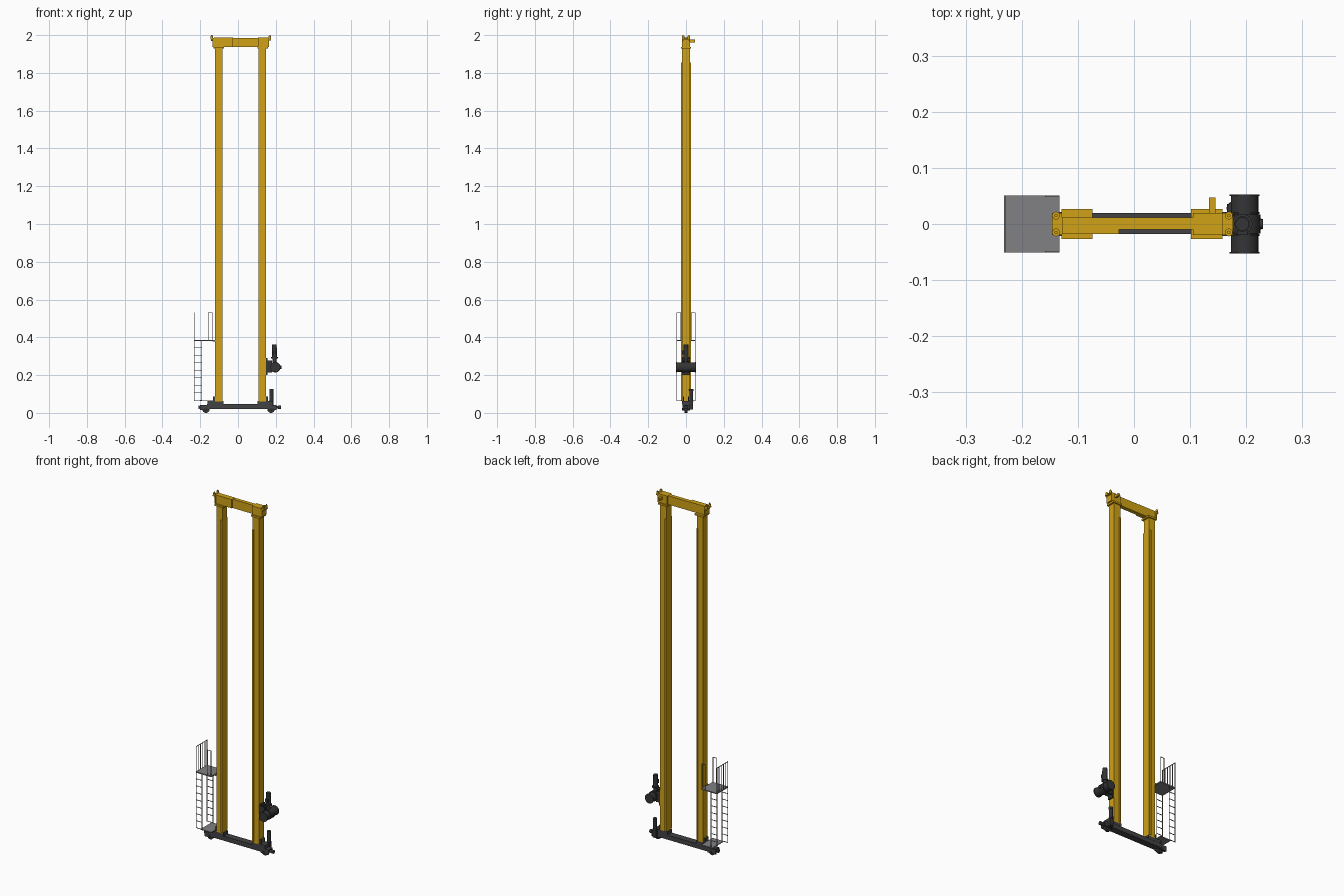
import bpy, bmesh, math
from mathutils import Vector, Matrix

if "Cube" in bpy.data.objects:
    bpy.data.objects.remove(bpy.data.objects["Cube"])


def material(name, r, g, b):
    m = bpy.data.materials.new(name)
    m.diffuse_color = (r, g, b, 1)
    m.use_nodes = True
    m.node_tree.nodes["Principled BSDF"].inputs["Base Color"].default_value = m.diffuse_color
    return m


YELLOW = material("mast yellow", 0.63, 0.36, 0.008)
DARK = material("dark grey", 0.055, 0.055, 0.06)
BLACK = material("motor black", 0.035, 0.035, 0.036)
GREY = material("deck grey", 0.22, 0.22, 0.23)


def finish(name, bm, mat, smooth=False):
    me = bpy.data.meshes.new(name)
    bm.to_mesh(me)
    bm.free()
    ob = bpy.data.objects.new(name, me)
    bpy.context.collection.objects.link(ob)
    me.materials.append(mat)
    if smooth:
        bpy.context.view_layer.objects.active = ob
        ob.select_set(True)
        bpy.ops.object.shade_smooth_by_angle(angle=math.radians(35))
        ob.select_set(False)
    return ob


def add_box(bm, x0, x1, y0, y1, z0, z1):
    mat = Matrix.Translation(((x0 + x1) / 2, (y0 + y1) / 2, (z0 + z1) / 2)) \
        @ Matrix.Diagonal((x1 - x0, y1 - y0, z1 - z0, 1))
    bmesh.ops.create_cube(bm, size=1, matrix=mat)


def boxes(name, mat, *dims):
    bm = bmesh.new()
    for d in dims:
        add_box(bm, *d)
    return finish(name, bm, mat)


def add_cyl(bm, a, b, r, n=24):
    a, b = Vector(a), Vector(b)
    d = b - a
    mat = Matrix.Translation((a + b) / 2) @ d.to_track_quat('Z', 'Y').to_matrix().to_4x4()
    bmesh.ops.create_cone(bm, cap_ends=True, segments=n, radius1=r, radius2=r,
                          depth=d.length, matrix=mat)


def cyls(name, mat, *rods, n=24):
    bm = bmesh.new()
    for a, b, r in rods:
        add_cyl(bm, a, b, r, n)
    return finish(name, bm, mat, True)


# masts with guide rails on the inner edges, head and foot plates
for side, x0, x1, s in (("left", -0.123, -0.083, 1), ("right", 0.108, 0.149, -1)):
    boxes(side + "_mast", YELLOW, (x0, x1, -0.021, 0.021, 0.06, 1.935))
    xi = x1 if s > 0 else x0
    ra, rb = sorted((xi - s * 0.001, xi - s * 0.009))
    boxes(side + "_guide_rails", YELLOW, (ra, rb, -0.027, -0.0205, 0.066, 1.855),
          (ra, rb, 0.0205, 0.027, 0.066, 1.855))
    boxes(side + "_mast_head", YELLOW, (x0 - 0.006, x1 + 0.009, -0.027, 0.027, 1.928, 1.938))
    fa, fb = sorted((xi + s * 0.006, xi - s * 0.078))
    boxes(side + "_mast_foot", DARK, (fa, fb, -0.021, 0.021, 0.044, 0.064))
    # gussets next to each foot
    g = x0 - 0.005 if s > 0 else x1 + 0.005
    boxes(side + "_foot_gussets", DARK, (g - 0.005, g + 0.005, -0.015, -0.011, 0.06, 0.088),
          (g - 0.005, g + 0.005, 0.011, 0.015, 0.06, 0.088))

# top beam
boxes("top_beam", YELLOW, (-0.125, 0.155, -0.010, 0.012, 1.936, 1.986))
boxes("top_beam_left_cover", YELLOW, (-0.128, -0.027, -0.018, 0.012, 1.937, 1.987))
boxes("top_beam_right_cover", YELLOW, (0.105, 0.158, -0.02, 0.02, 1.937, 1.987))
boxes("top_beam_switch_arm", YELLOW, (0.134, 0.145, 0.02, 0.047, 1.962, 1.976))

# top guide rollers at both beam ends
for side, xe, s in (("left", -0.128, -1), ("right", 0.158, 1)):
    xa, xb = sorted((xe, xe + s * 0.007))
    boxes(side + "_end_plate", YELLOW, (xa, xb, -0.02, 0.02, 1.938, 1.984))
    xa, xb = sorted((xe, xe + s * 0.018))
    boxes(side + "_roller_bracket", YELLOW, (xa, xb, -0.02, 0.02, 1.976, 1.982))
    xr = xe + s * 0.011
    rods = []
    for y in (-0.015, 0.015):
        rods += [((xr, y, 1.97), (xr, y, 2.0), 0.003), ((xr, y, 1.982), (xr, y, 1.994), 0.007)]
    cyls(side + "_guide_rollers", YELLOW, *rods, n=16)

# travelling base beam with end carriages, wheels and buffers
boxes("base_beam", DARK, (-0.165, 0.18, -0.018, 0.02, 0.02, 0.046))
for side, s, end in (("left", -1, -0.2), ("right", 1, 0.205)):
    xa, xb = sorted((end, end - s * 0.05))
    boxes(side + "_carriage_cheeks", DARK, (xa, xb, -0.018, -0.011, 0.014, 0.042),
          (xa, xb, 0.011, 0.018, 0.014, 0.042), (xa, xb, -0.012, 0.012, 0.036, 0.042))
    xw = end - s * 0.03
    cyls(side + "_wheel", BLACK, ((xw, -0.009, 0.02), (xw, 0.009, 0.02), 0.02),
         ((xw, -0.021, 0.02), (xw, 0.021, 0.02), 0.007))
    cyls(side + "_buffer", BLACK, ((end - s * 0.01, 0, 0.03), (end + s * 0.01, 0, 0.03), 0.007),
         ((end + s * 0.008, 0, 0.03), (end + s * (0.004 if s < 0 else 0.022), 0, 0.03), 0.01), n=16)

# travel drive
boxes("travel_gearbox", BLACK, (0.166, 0.188, 0.016, 0.036, 0.018, 0.062))
cyls("travel_motor", BLACK, ((0.177, 0.028, 0.06), (0.177, 0.028, 0.066), 0.012),
     ((0.177, 0.028, 0.066), (0.177, 0.028, 0.118), 0.010),
     ((0.177, 0.028, 0.116), (0.177, 0.028, 0.127), 0.011))

# hoist: bracket, twin drums, gearbox and vertical motor
boxes("hoist_bracket", BLACK, (0.149, 0.157, -0.018, 0.018, 0.2, 0.29),
      (0.155, 0.18, -0.015, -0.009, 0.215, 0.278), (0.155, 0.18, 0.009, 0.015, 0.215, 0.278))
cx, cz = 0.197, 0.242
drum, rims = [], []
for s in (-1, 1):
    drum.append(((cx, s * 0.017, cz), (cx, s * 0.05, cz), 0.0245))
    for y in (0.018, 0.050):
        rims.append(((cx, s * y, cz), (cx, s * (y + 0.003), cz), 0.027))
cyls("hoist_drums", BLACK, *drum, n=32)
cyls("hoist_drum_rims", BLACK, *rims, n=32)
cyls("hoist_gearbox", BLACK, ((cx, -0.017, cz), (cx, 0.017, cz), 0.028),
     ((cx, 0, cz), (0.23, 0, cz), 0.009), n=32)
cyls("hoist_motor", BLACK, ((0.193, 0, 0.265), (0.193, 0, 0.29), 0.011),
     ((0.193, 0, 0.288), (0.193, 0, 0.296), 0.018),
     ((0.193, 0, 0.296), (0.193, 0, 0.345), 0.014),
     ((0.193, 0, 0.343), (0.193, 0, 0.362), 0.012))
boxes("hoist_motor_terminal_box", BLACK, (0.184, 0.202, -0.02, -0.01, 0.31, 0.33))

# service platform and lower step
PX0, PX1, PY = -0.232, -0.133, 0.051
boxes("service_platform", GREY, (PX0, PX1, -PY, PY, 0.381, 0.387))
boxes("lower_step", GREY, (PX0 + 0.03, PX1, -PY, PY, 0.062, 0.066))
boxes("platform_supports", GREY, (-0.135, -0.122, -0.02, -0.014, 0.378, 0.386),
      (-0.135, -0.122, 0.014, 0.02, 0.378, 0.386))

# ladders at front and back, with rails above them
T = 0.0014


def bar(x0, x1, y0, y1, z0, z1):
    return (x0 - T, x1 + T, y0 - T, y1 + T, z0 - T, z1 + T)


XL, YR = PX0 + T, PY - T
for side, y in (("front", -YR), ("back", YR)):
    parts = [bar(x, x, y, y, 0.065, 0.383) for x in (XL, -0.193)]
    parts += [bar(XL, -0.193, y, y, z, z) for z in [0.066 + 0.04 * i for i in range(8)]]
    boxes(side + "_ladder", GREY, *parts)
    parts = [bar(x, x, y, y, 0.385, 0.53) for x in (-0.157, -0.136)]
    parts += [bar(-0.157, -0.136, y, y, 0.53, 0.53)]
    boxes(side + "_guard_rail", GREY, *parts)

# end rail across the platform
parts = [bar(XL, XL, -YR + 2 * YR * i / 5, -YR + 2 * YR * i / 5, 0.385, 0.53) for i in range(6)]
parts.append(bar(XL, XL, -YR, YR, 0.53, 0.53))
boxes("end_guard_rail", GREY, *parts)
